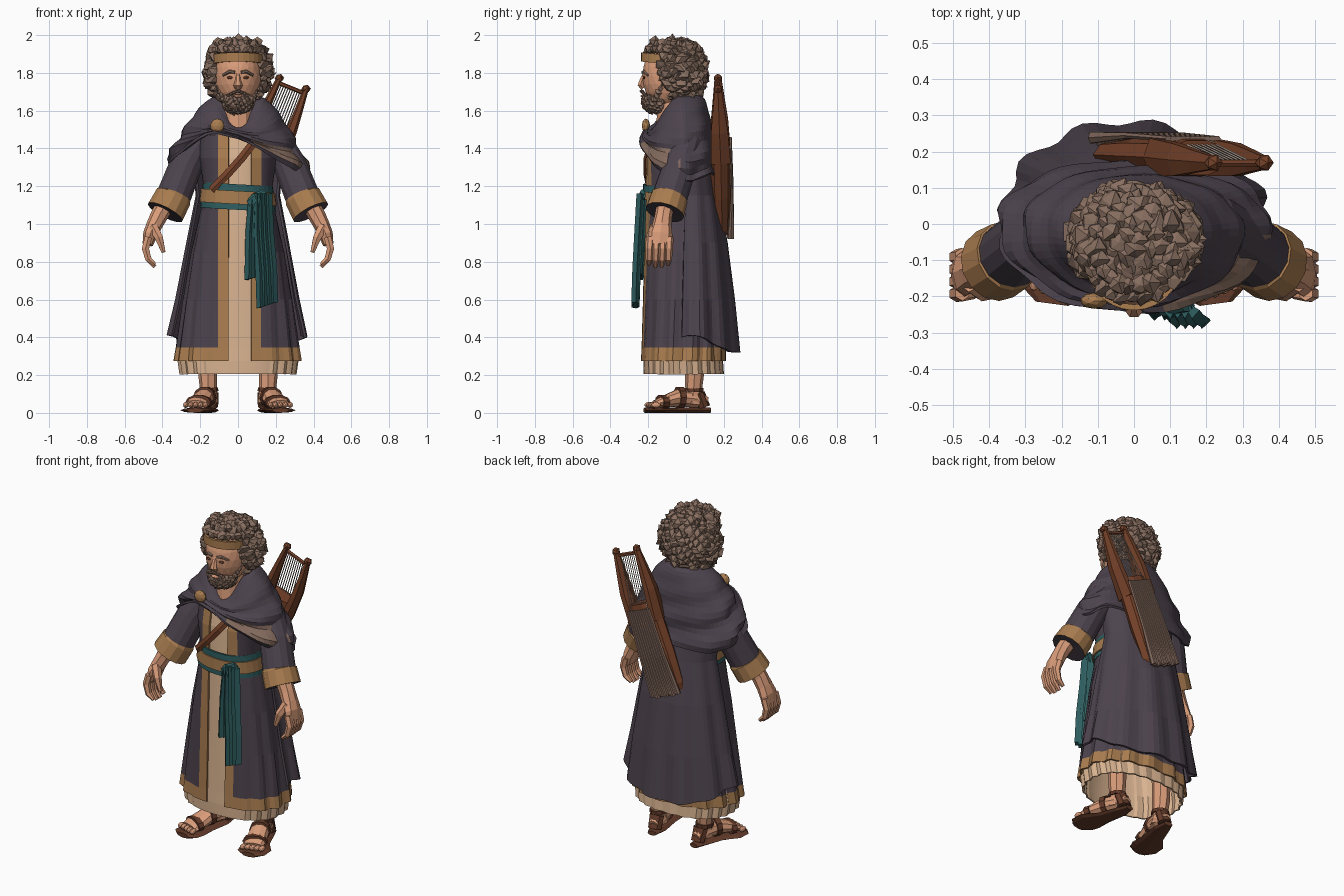
import bpy, bmesh, math, random
from math import sin, cos, pi, radians
from mathutils import Vector, Matrix

random.seed(4)
if "Cube" in bpy.data.objects:
    bpy.data.objects.remove(bpy.data.objects["Cube"])


def material(name, *rgb):
    m = bpy.data.materials.new(name)
    m.use_nodes = True
    m.diffuse_color = (*rgb, 1)
    m.node_tree.nodes["Principled BSDF"].inputs["Base Color"].default_value = (*rgb, 1)
    return m


CLOAK = material("dark plum cloth", .073, .056, .074)
GOLD = material("ochre trim", .40, .205, .08)
TUNIC = material("tan linen", .69, .45, .28)
SKIN = material("skin", .70, .335, .195)
HAIR = material("grey brown hair", .25, .16, .118)
LEATHER = material("dark leather", .125, .044, .023)
WOOD = material("red brown wood", .175, .053, .022)
TEAL = material("teal cloth", .028, .112, .117)
LINING = material("brown lining", .23, .145, .11)
STRING = material("pale string", .42, .34, .29)


def finish(name, bm, mats, solid=0, matrix=None):
    bmesh.ops.recalc_face_normals(bm, faces=bm.faces)
    me = bpy.data.meshes.new(name)
    bm.to_mesh(me)
    bm.free()
    for m in mats:
        me.materials.append(m)
    ob = bpy.data.objects.new(name, me)
    bpy.context.collection.objects.link(ob)
    if matrix:
        ob.matrix_world = matrix
    if solid:
        mod = ob.modifiers.new("thickness", 'SOLIDIFY')
        mod.thickness, mod.offset = solid, 0
    return ob


def grid(name, rows, mats, rule=lambda i, j: 0, closed=True, caps=False, solid=0, matrix=None):
    """Skin rows of points with quads; rule gives the material of each quad."""
    bm = bmesh.new()
    vs = [[bm.verts.new(p) for p in r] for r in rows]
    n = len(rows[0])
    for i in range(len(rows) - 1):
        for j in range(n if closed else n - 1):
            k = (j + 1) % n
            f = bm.faces.new((vs[i][j], vs[i][k], vs[i + 1][k], vs[i + 1][j]))
            f.material_index = rule(i, j)
    if caps:
        bm.faces.new(vs[0]).material_index = rule(0, 0)
        bm.faces.new(vs[-1]).material_index = rule(len(rows) - 2, 0)
    return finish(name, bm, mats, solid, matrix)


def tube(name, pts, mats, n=8, ref=(1, 0, 0), rule=lambda i, j: 0, matrix=None):
    """Loft ellipses along a path; each point is x, y, z, half width along ref, half depth."""
    rows = []
    for i, p in enumerate(pts):
        d = Vector(pts[min(i + 1, len(pts) - 1)][:3]) - Vector(pts[max(i - 1, 0)][:3])
        d.normalize()
        u = Vector(ref)
        u = (u - d * u.dot(d)).normalized()
        v = d.cross(u)
        rows.append([Vector(p[:3]) + u * p[3] * cos(2 * pi * k / n) + v * p[-1] * sin(2 * pi * k / n)
                     for k in range(n)])
    return grid(name, rows, mats, rule, caps=True, matrix=matrix)


def blob(bm, loc, scale, sub=1, jitter=0.0):
    for v in bmesh.ops.create_icosphere(bm, subdivisions=sub, radius=1)["verts"]:
        k = 1 + random.uniform(-jitter, jitter)
        v.co = Vector(loc) + Vector([c * s * k for c, s in zip(v.co, scale)])


def ball(name, loc, scale, mat, sub=2, matrix=None):
    bm = bmesh.new()
    blob(bm, loc, scale, sub)
    return finish(name, bm, [mat], matrix=matrix)


def sphere_points(n):
    for k in range(n):
        z = 1 - 2 * (k + .5) / n
        r, a = math.sqrt(1 - z * z), k * 2.39996
        yield r * cos(a), r * sin(a), z


def lerp(table, x):
    for (a, p), (b, q) in zip(table, table[1:]):
        if x <= b:
            return p + (q - p) * (x - a) / (b - a)


def section(a, rx, yf, yb, z, f=1, p=.88):
    """Point on a rounded body outline; angle 0 is the front, going toward +x."""
    cy, ry = (yf + yb) / 2, (yb - yf) / 2
    s, c = sin(a), cos(a)
    return Vector((math.copysign(abs(s) ** p, s) * rx * f, cy - math.copysign(abs(c) ** p, c) * ry * f, z))


# Long coat, open at the front, with trim along its edges and hem
BODY = [(.275, .325, -.235, .2), (.345, .315, -.232, .2), (.6, .28, -.225, .19), (.85, .24, -.22, .17),
        (1.07, .192, -.215, .14), (1.18, .175, -.215, .12), (1.35, .2, -.207, .11),
        (1.47, .195, -.185, .1), (1.56, .11, -.11, .08)]
rows = []
for z, rx, yf, yb in BODY:
    a0, a1, b1, b0 = [math.asin((x / rx) ** (1 / .88)) for x in (.07, min(.122, rx), .105, .05)]
    side = [a1 + (2 * pi - a1 - b1) * k / 60 for k in range(61)]
    rows.append([section(a, rx, yf, yb, z, 1 + .045 * max(0, 1.2 - z) * sin(15 * a) * (1 - max(0, cos(a)) ** 4))
                 for a in [a0] + side + [2 * pi - b0]] if z < 1.5 else
                [section(a, rx, yf, yb, z) for a in [.6 + (2 * pi - 1.2) * k / 62 for k in range(63)]])
grid("coat", rows, [CLOAK, GOLD], lambda i, j: int(i == 0 or j in (0, 61)), closed=False, solid=.01)

# Tunic under the coat, hollow, with a pleated hem
rows = [[section(2 * pi * k / 96, rx - .015, yf + .014, yb - .012, z,
                 1 + (.022 * sin(24 * 2 * pi * k / 96) if z < .4 and 8 < k < 88 else 0))
         for k in range(96)] for z, rx, yf, yb in [(.205, .315, -.234, .205)] + BODY[:-1]]
grid("tunic", rows, [TUNIC], solid=.008)

# Back cape, fuller on the right
rows = []
for z, rx, cy, ry in [(.32, .355, .03, .248), (.6, .315, .03, .222), (.9, .262, .03, .185), (1.15, .215, .03, .14),
                      (1.35, .235, .02, .118), (1.5, .19, .02, .085)]:
    row = []
    for k in range(41):
        a = radians(76 + 202 * k / 40)
        f = 1 + .04 * (1.5 - z) * sin(11 * a + z)
        ry_a = ry * (1 - .13 * (1.5 - z) * max(0, sin(a)))
        row.append((rx * f * sin(a), cy - ry_a * f * cos(a), z + (.09 * sin(a) ** 4 if z < .5 else 0)))
    rows.append(row)
grid("cape", rows, [CLOAK], closed=False, solid=.014)

# Shoulder mantle, swept lower on the left side, with a turned lining
HEM = [(0, 1.455), (20, 1.385), (45, 1.305), (75, 1.235), (100, 1.225), (140, 1.27), (180, 1.24), (225, 1.23),
       (260, 1.29), (290, 1.33), (320, 1.42), (340, 1.49), (360, 1.455)]
rows = []
for i in range(17):
    t, row = i / 16, []
    for k in range(60):
        deg = k * 6
        a = radians(deg)
        top = 1.675 - .17 * max(0, cos(a)) ** 2
        f = 1 + .065 * sin(21 * t + 2 * a) * t + .025 * sin(9 * a) * t
        g = t ** .72
        ry, gy = (.228, t ** .5) if cos(a) > 0 else (.165, t ** .55)
        row.append(((.1 + .285 * g) * f * sin(a), -.03 + .03 * g - (.105 + (ry - .105) * gy) * f * cos(a),
                    top + (lerp(HEM, deg) - top) * t ** 1.2))
    rows.append(row)
grid("mantle", rows, [CLOAK, LINING], lambda i, j: int(10 < i < 15 and 1 < j < 14), solid=.014)
ball("clasp", (-.11, -.212, 1.52), (.038, .022, .038), GOLD)

# Waist sash, belt and hanging ends
for name, mat, out, zs in (("waist_sash", TEAL, .012, (1.075, 1.1, 1.14, 1.18, 1.21)),
                           ("belt", GOLD, .02, (1.105, 1.135, 1.175))):
    grid(name, [[section(2 * pi * k / 32, .175 + out + (1.14 - z) * .12, -.21 - out, .13 + out,
                         z - .012 * sin(2 * pi * k / 32)) for k in range(32)] for z in zs], [mat], solid=.012)
tube("sash_knot", [(.06, -.23, 1.1, .03, .014), (.1, -.24, 1.12, .045, .02), (.15, -.228, 1.16, .03, .014)],
     [TEAL], ref=(0, 0, 1))
for name, path in (("sash_end_short", [(1.13, .1, .035, -.232), (.95, .095, .045, -.237), (.72, .1, .055, -.245)]),
                   ("sash_end_long", [(1.16, .13, .04, -.24), (.95, .135, .045, -.252), (.75, .15, .046, -.262),
                                      (.57, .155, .046, -.268)])):
    grid(name, [[(x + w * k / 4, y + .009 * (-1) ** k, z + .004 * k * (z < .8)) for k in range(-4, 5)]
                for z, x, w, y in path], [TEAL], closed=False, solid=.026)
tube("chest_strap", [(-.14, -.2, 1.18, .008, .022), (-.06, -.216, 1.26, .008, .022), (.02, -.216, 1.35, .008, .022),
                     (.075, -.195, 1.42, .008, .022)], [WOOD], n=4, ref=(0, 1, 0))

# Arms, hands, legs and sandals on both sides
for side, s in (("left", 1), ("right", -1)):
    def limb(name, pts, mats, **kw):
        return tube(side + "_" + name, [(s * p[0], *p[1:]) for p in pts], mats, **kw)

    limb("sleeve", [(.14, .02, 1.51, .06), (.21, .01, 1.43, .08), (.28, -.035, 1.3, .09), (.34, -.085, 1.148, .094),
                    (.344, -.088, 1.14, .1), (.385, -.112, 1.062, .104), (.382, -.11, 1.067, .09),
                    (.365, -.1, 1.1, .06)],
         [CLOAK, GOLD], n=14, ref=(0, 1, 0), rule=lambda i, j: int(i in (3, 4)))
    limb("forearm_and_palm", [(.365, -.1, 1.14, .05), (.42, -.12, 1.04, .046), (.445, -.128, .99, .052, .042),
                              (.465, -.135, .945, .064, .038), (.478, -.14, .89, .062, .028)], [SKIN], ref=(0, 1, 0))
    for k in range(4):
        y = -.088 - .034 * k
        tip = .767 + .012 * abs(k - 1.5)
        limb("finger", [(.474, y, .93, .022), (.49, y - .003, .87, .022), (.475, y - .005, .815, .019),
                        (.44, y - .006, tip, .011)], [SKIN], n=6, ref=(0, 1, 0))
    limb("thumb", [(.45, -.16, .985, .03), (.418, -.19, .925, .024), (.394, -.196, .85, .012)],
         [SKIN], n=6, ref=(0, 1, 0))
    limb("leg", [(.162, .045, .45, .056), (.16, .045, .2, .05), (.157, .04, .12, .044), (.155, .03, .05, .05)], [SKIN])
    foot = [(.145, .11, .055, .03, .03), (.152, .05, .075, .047, .05), (.178, -.04, .08, .054, .048),
            (.205, -.12, .058, .064, .032), (.217, -.165, .045, .06, .022)]
    limb("foot", foot, [SKIN], n=10)
    for k in range(5):
        ball(side + "_toe", (s * (.172 + .026 * k), -.195 + .009 * k, .042), (.015, .026, .016), SKIN)
    limb("sole", [(.142, .13, .014, .028, .014), (.15, .06, .014, .05, .014), (.18, -.05, .014, .062, .014),
                  (.212, -.13, .014, .092, .014), (.222, -.19, .014, .084, .014), (.226, -.22, .014, .045, .014)],
         [LEATHER])
    # Straps hug the foot's own cross-sections
    for i, f in ((2, -.1), (3, .1)):
        c = [p + (q - p) * f for p, q in zip(foot[i], foot[i + 1])]
        limb("strap", [(c[0] + .012 * e, c[1] - .03 * e, c[2], c[3] + .008, c[4] + .008) for e in (-.5, .5)],
             [LEATHER], n=10)
    limb("ankle_strap", [(.156, .042, .112, .052), (.157, .042, .132, .052)], [LEATHER], n=10)
    limb("heel_strap", [(.15, .07, .105, .048, .03), (.147, .095, .03, .042, .034)], [LEATHER])

# Neck, head and face
tube("neck", [(0, -.04, 1.44, .1, .13), (0, -.045, 1.53, .09, .115), (0, -.075, 1.7, .07, .07)], [SKIN], n=12)
ball("head", (0, -.1, 1.785), (.124, .131, .175), SKIN, sub=3)
tube("nose", [(0, -.216, 1.8, .012, .012), (0, -.232, 1.765, .014, .014), (0, -.241, 1.735, .024, .018),
              (0, -.228, 1.718, .018, .012)], [SKIN], n=6)
for s in (1, -1):
    ball("eye", (s * .042, -.222, 1.775), (.017, .007, .008), LEATHER)
    tube("eyebrow", [(s * .016, -.23, 1.803, .008), (s * .045, -.223, 1.807, .01), (s * .08, -.2, 1.787, .007)],
         [HAIR], n=6, ref=(0, 0, 1))
ball("lower_lip", (0, -.225, 1.677), (.026, .016, .009), SKIN)

# Curly hair: rough lumps over a core, with a fringe above the band
bm = bmesh.new()
blob(bm, (0, -.04, 1.805), (.148, .125, .153), 3)
for x, y, z in sphere_points(250):
    p = Vector((.16 * x, -.045 + .14 * y, 1.806 + .163 * z))
    if p.z < 1.665 or (p.y < -.085 and p.z < 1.925 and abs(p.x) < .118):
        continue
    q = random.uniform(.024, .04)
    blob(bm, p, (q, q, q * .9), 1, .38)
for z, n, r in ((1.925, 15, 1), (1.957, 12, .8)):
    for k in range(n):
        a = radians(-85 + 170 * k / (n - 1))
        q = random.uniform(.024, .033)
        blob(bm, (.135 * r * sin(a), -.06 - .138 * r * cos(a), z), (q, q, q), 1, .35)
finish("curly_hair", bm, [HAIR])

# Beard, moustache and sideburns
bm = bmesh.new()
blob(bm, (0, -.15, 1.652), (.068, .068, .055), 2)
for x, y, z in sphere_points(130):
    p = Vector((.074 * x, -.152 + .072 * y, 1.65 + .056 * z))
    if p.y < -.12 and p.z < 1.668 + .4 * max(0, abs(p.x) - .03):
        blob(bm, p, (.017, .016, .02), 1, .3)
for s in (1, -1):
    for k in range(4):
        blob(bm, (s * (.008 + .014 * k), -.234 + .007 * k, 1.703 - .007 * k), (.013, .012, .009), 1, .15)
    for k in range(6):
        blob(bm, (s * (.114 - .007 * k), -.11 - .011 * k, 1.76 - .02 * k), (.017, .02, .02), 1, .3)
finish("beard", bm, [HAIR])
grid("headband", [[section(2 * pi * k / 28, .128, -.23, .04, z + .014 * cos(2 * pi * k / 28), p=1)
                   for k in range(28)] for z in (1.846, 1.87, 1.894)], [GOLD], solid=.016)

# Lyre slung across the back, built upright and then tilted
M = Matrix.Translation((-.025, .192, .965)) @ Matrix.Rotation(radians(22), 4, 'Y') @ Matrix.Rotation(radians(1), 4, 'X')
tube("lyre_body", [(0, 0, 0, .095, .035), (0, 0, .04, .112, .048), (0, 0, .22, .118, .06), (0, 0, .42, .114, .062),
                   (0, 0, .53, .1, .05)], [WOOD], n=10, matrix=M)
for s in (1, -1):
    tube("lyre_arm", [(s * .08, 0, .42, .034, .06), (s * .088, -.004, .6, .03, .052), (s * .083, -.006, .72, .022, .036),
                      (s * .076, -.008, .83, .016, .022)], [WOOD], n=6, matrix=M)
    ball("lyre_knob", (s * .076, -.008, .84), (.026, .025, .024), WOOD, 1, M)
tube("lyre_crossbar", [(-.085, -.01, .815, .011), (.085, -.01, .815, .011)], [WOOD], n=6, ref=(0, 0, 1), matrix=M)
for k in range(-4, 5):
    tube("lyre_string", [(k * .013, -.01, .815, .003), (k * .015, .05, .44, .003)], [STRING], n=4, matrix=M)
for k in range(-5, 6):
    tube("lyre_string_bundle", [(k * .0145, .052, .5, .0105, .008), (k * .0165, .056, .22, .0115, .009),
                                (k * .0185, .04 + .006 * (k % 2), -.02 + .006 * (k % 3), .0125, .018)],
         [LINING], n=6, matrix=M)
